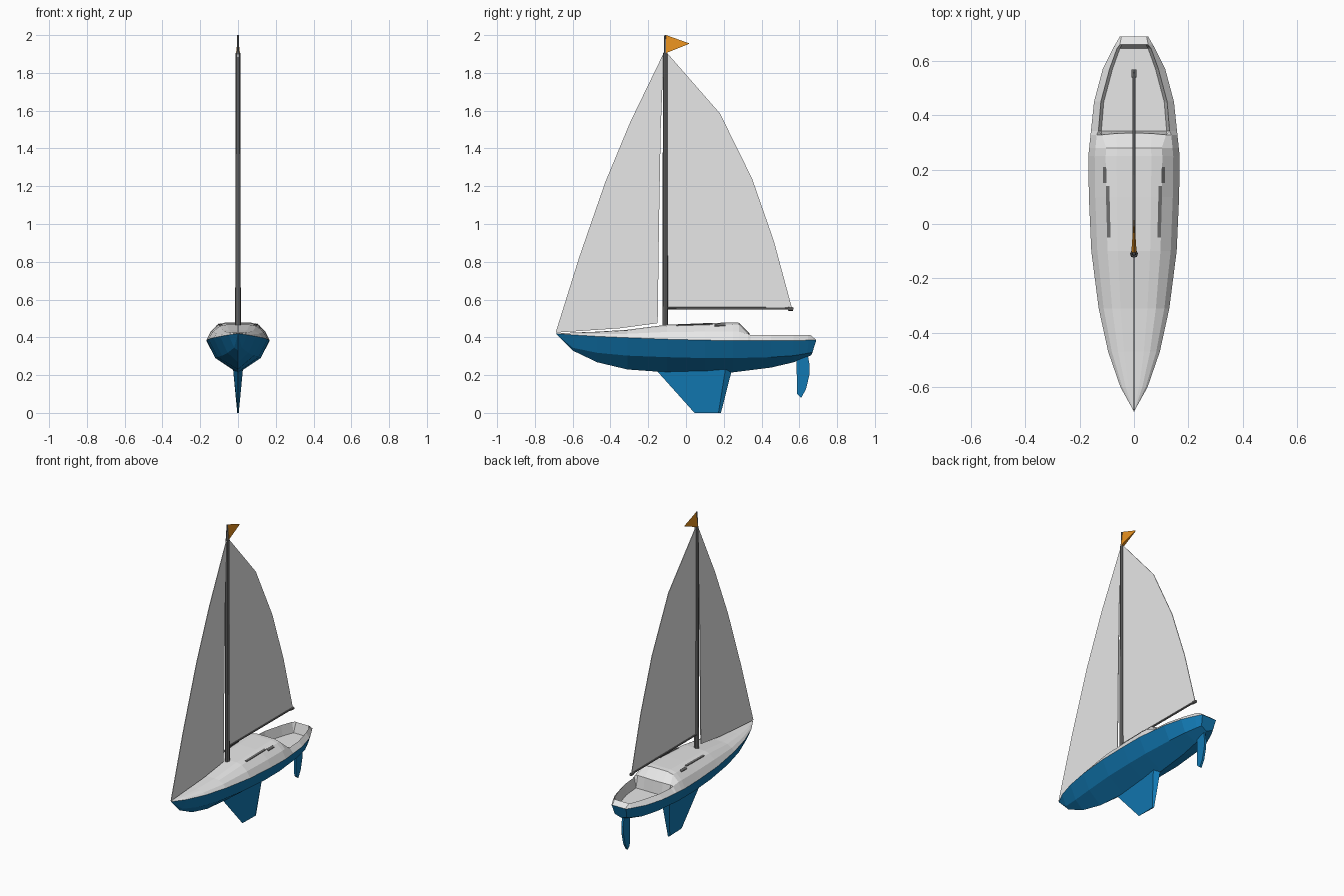
import bpy, bmesh, math
from mathutils import Vector

if "Cube" in bpy.data.objects:
    bpy.data.objects.remove(bpy.data.objects["Cube"])


def material(name, rgb):
    m = bpy.data.materials.new(name)
    m.diffuse_color = (*rgb, 1)
    m.use_nodes = True
    m.node_tree.nodes["Principled BSDF"].inputs["Base Color"].default_value = m.diffuse_color
    return m


BLUE = material("hull blue", (0.006, 0.19, 0.45))
WHITE = material("deck and sail white", (0.8, 0.8, 0.8))
GREY = material("spar grey", (0.16, 0.16, 0.16))
ORANGE = material("flag orange", (0.85, 0.3, 0.015))


def finish(name, bm, mat, facing=0):
    """Weld, orient and link; facing +1/-1 forces open shells up or down."""
    bmesh.ops.remove_doubles(bm, verts=bm.verts, dist=1e-5)
    bmesh.ops.recalc_face_normals(bm, faces=bm.faces)
    bm.normal_update()
    if facing and sum(f.normal.z * f.calc_area() for f in bm.faces) * facing < 0:
        bmesh.ops.reverse_faces(bm, faces=bm.faces)
    me = bpy.data.meshes.new(name)
    bm.to_mesh(me)
    bm.free()
    me.materials.append(mat)
    ob = bpy.data.objects.new(name, me)
    bpy.context.collection.objects.link(ob)
    return ob


def loft(name, rows, mat, mirror=False, caps=False, closed=False, facing=0):
    """Skin rows of points; mirror continues each half row across x = 0."""
    bm = bmesh.new()
    if mirror:
        rows = [r + [(-x, y, z) for x, y, z in reversed(r[:-1])] for r in rows]
    vs = [[bm.verts.new(p) for p in r] for r in rows]
    n = len(vs[0])
    for a, b in zip(vs, vs[1:]):
        for i in range(n if closed else n - 1):
            j = (i + 1) % n
            bm.faces.new((a[i], a[j], b[j], b[i]))
    if caps:
        bm.faces.new(vs[-1])
        if closed:
            bm.faces.new(vs[0])
    bmesh.ops.dissolve_degenerate(bm, dist=1e-5, edges=bm.edges)
    return finish(name, bm, mat, facing)


def plate(name, outline, thick, mat):
    """Flat (y, z) outline given a thickness across x."""
    rows = [[(x, y, z) for y, z in outline] for x in (-thick / 2, thick / 2)]
    return loft(name, rows, mat, caps=True, closed=True)


def spar(name, a, b, r1, r2, sides, mat):
    a, b = Vector(a), Vector(b)
    bm = bmesh.new()
    bmesh.ops.create_cone(bm, cap_ends=True, segments=sides, radius1=r1,
                          radius2=r2, depth=(b - a).length)
    rot = (b - a).to_track_quat('Z', 'Y').to_matrix()
    for v in bm.verts:
        v.co = rot @ v.co + (a + b) / 2
    return finish(name, bm, mat)


# Hull stations: y, half beam, sheer z, chine beam, chine z, keel z
HULL = [(-0.69, 0, 0.42, 0, 0.42, 0.42), (-0.60, 0.05, 0.413, 0.02, 0.345, 0.33),
        (-0.47, 0.095, 0.405, 0.055, 0.318, 0.268), (-0.31, 0.13, 0.398, 0.085, 0.303, 0.23),
        (-0.10, 0.157, 0.39, 0.11, 0.295, 0.215), (0.10, 0.166, 0.385, 0.12, 0.29, 0.21),
        (0.25, 0.168, 0.383, 0.12, 0.29, 0.215), (0.45, 0.147, 0.382, 0.105, 0.295, 0.24),
        (0.57, 0.115, 0.383, 0.085, 0.303, 0.268), (0.65, 0.075, 0.385, 0.058, 0.315, 0.295),
        (0.69, 0.052, 0.386, 0.043, 0.322, 0.305)]
rows = []
for y, w, zs, cw, zc, zk in HULL:
    rake = max(0, y - 0.62) / 0.07
    rows.append([(w, y, zs), (cw, y - 0.02 * rake, zc), (0, y - 0.027 * rake, zk)])
loft("hull", rows, BLUE, mirror=True, caps=True, facing=-1)


def sheer(y):
    for a, b in zip(HULL, HULL[1:]):
        if y <= b[0] + 1e-6:
            t = (y - a[0]) / (b[0] - a[0])
            return a[1] + t * (b[1] - a[1]), a[2] + t * (b[2] - a[2])


# Cabin cross-section: fraction of beam, fraction of height
SECTION = [(1, 0), (0.86, 0.5), (0.62, 0.9), (0.38, 1), (0, 1)]
ROOF = [(-0.69, 0.42), (-0.60, 0.425), (-0.47, 0.43), (-0.31, 0.44), (-0.10, 0.467),
        (0.10, 0.475), (0.25, 0.479), (0.28, 0.477)]


def cabin_point(y, f):
    """Point on the cabin surface at a fraction of the half beam."""
    w, zs = sheer(y)
    for a, b in zip(ROOF, ROOF[1:]):
        if a[0] <= y <= b[0]:
            zt = a[1] + (y - a[0]) / (b[0] - a[0]) * (b[1] - a[1])
    for a, b in zip(SECTION, SECTION[1:]):
        if b[0] <= f <= a[0]:
            h = a[1] + (f - a[0]) / (b[0] - a[0]) * (b[1] - a[1])
    return (f * w, y, zs + h * (zt - zs))


# Deck: cabin roof, sloped aft bulkhead, sunken cockpit and stern rim in one skin
rows = [[cabin_point(y, f) for f, _ in SECTION] for y, _ in ROOF]
FLOOR = 0.345
w, zs = sheer(0.328)
rows.append([(w, 0.328, zs), (0.137, 0.328, 0.418), (0.118, 0.328, 0.422),
             (0.065, 0.333, 0.424), (0, 0.335, 0.424)])
for y, wi in [(0.342, 0.131), (0.45, 0.122), (0.57, 0.09), (0.645, 0.063)]:
    w, zs = sheer(y)
    rows.append([(w, y, zs), (wi, y, 0.412), (wi - 0.011, y, FLOOR),
                 (wi * 0.5, y, FLOOR), (0, y, FLOOR)])
for y, wi, z in [(0.66, 0.052, 0.411), (0.69, 0.046, 0.386)]:
    w, zs = sheer(y)
    rows.append([(w, y, zs), (wi, y, z), (wi - 0.008, y, z), (wi * 0.5, y, z), (0, y, z)])
loft("deck", rows, WHITE, mirror=True, facing=1)

# Dark cabin-side window strips
for side, label in ((1, "right"), (-1, "left")):
    for part, ys, f0, f1 in (("long", (-0.05, 0.0, 0.05, 0.10, 0.14), 0.54, 0.62),
                             ("short", (0.15, 0.18, 0.21), 0.61, 0.68)):
        rows = []
        for y in ys:
            (xa, _, za), (xb, _, zb) = cabin_point(y, f0), cabin_point(y, f1)
            rows.append([(side * xa, y, za + 0.004), (side * xb, y, zb + 0.004),
                         (side * xb, y, zb - 0.002), (side * xa, y, za - 0.002)])
        loft(f"{label}_{part}_window", rows, GREY, caps=True, closed=True)

# Keel: tapered foil with its thickest point near the trailing edge
loft("keel", [[(0, -0.17, 0.24), (0.027, 0.21, 0.24), (0, 0.246, 0.24), (-0.027, 0.21, 0.24)],
              [(0, 0.045, 0), (0.004, 0.172, 0), (0, 0.185, 0), (-0.004, 0.172, 0)]],
     BLUE, caps=True, closed=True)

# Rudder
plate("rudder", [(0.585, 0.285), (0.588, 0.10), (0.61, 0.08), (0.635, 0.125),
                 (0.653, 0.20), (0.655, 0.25), (0.645, 0.305)], 0.014, BLUE)

# Mast, boom and flag staff
MAST_Y = -0.11
spar("mast", (0, MAST_Y, 0.45), (0, MAST_Y, 1.905), 0.015, 0.012, 8, GREY)
spar("flag_staff", (0, MAST_Y, 1.90), (0, MAST_Y, 2.0), 0.008, 0.005, 6, GREY)
spar("boom", (0, MAST_Y, 0.555), (0, 0.565, 0.553), 0.007, 0.007, 6, GREY)
spar("boom_end", (0, 0.54, 0.551), (0, 0.568, 0.549), 0.010, 0.010, 6, GREY)

# Sails
plate("main_sail", [(-0.10, 0.558), (0.56, 0.558), (0.465, 0.91), (0.35, 1.24),
                    (0.18, 1.585), (-0.10, 1.905)], 0.004, WHITE)
plate("jib_sail", [(-0.69, 0.425), (-0.35, 0.448), (-0.15, 0.475), (-0.143, 1.0),
                   (-0.134, 1.5), (-0.118, 1.905), (-0.295, 1.54), (-0.428, 1.22),
                   (-0.565, 0.825)], 0.004, WHITE)

# Pennant: three-sided wedge, wide at its lower edge
loft("pennant", [[(0, -0.105, 2.0), (0.01, -0.105, 1.905), (-0.01, -0.105, 1.905)],
                 [(0, 0.015, 1.957), (0.001, 0.015, 1.953), (-0.001, 0.015, 1.953)]],
     ORANGE, caps=True, closed=True)
